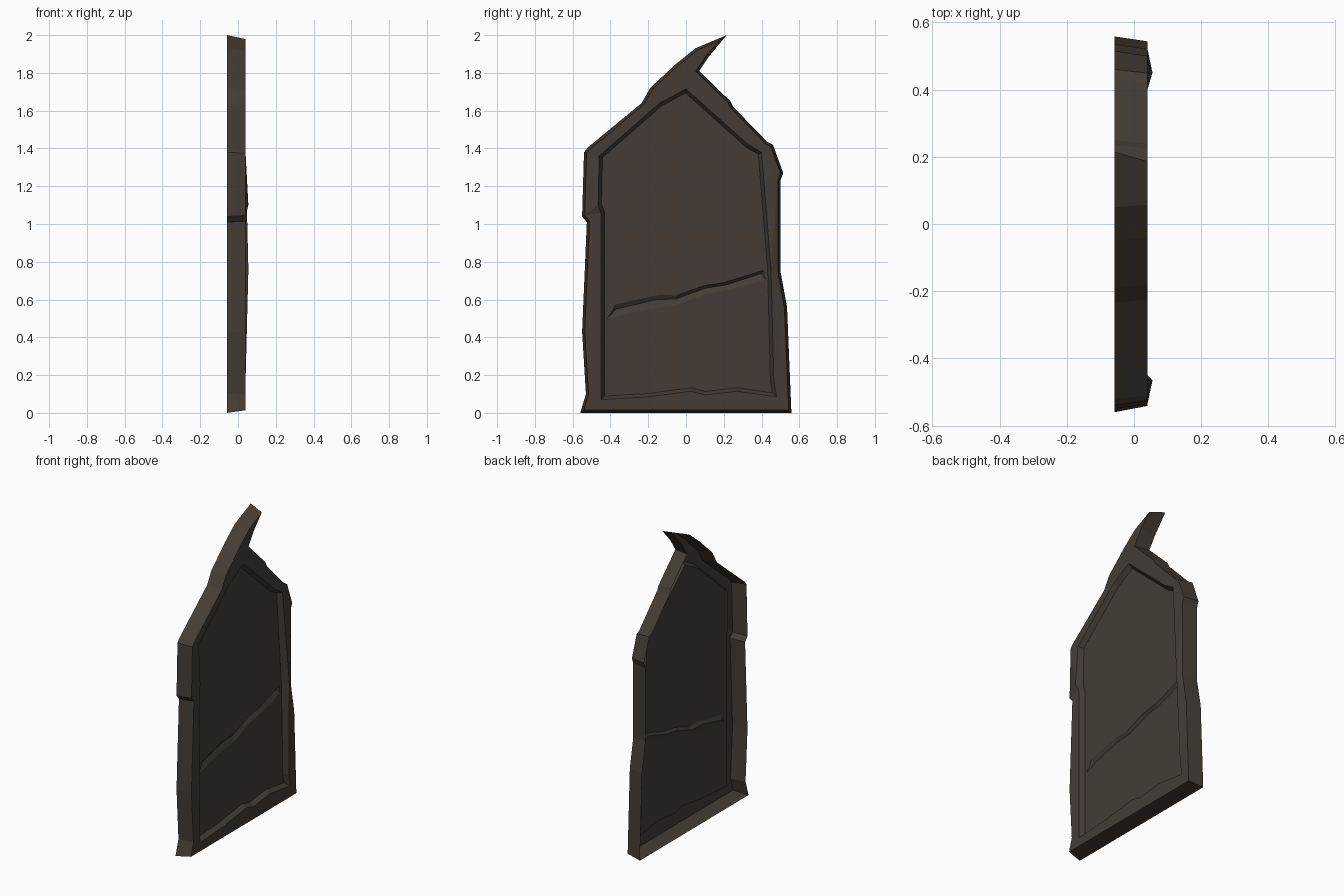
import bpy, bmesh
from mathutils import Vector

if "Cube" in bpy.data.objects:
    bpy.data.objects.remove(bpy.data.objects["Cube"])

BACK, FRONT, PANEL = -0.058, 0.04, 0.01

# (y, z) outlines, clockwise from the bottom left corner
OUTER = [(-.56, 0), (-.53, .10), (-.55, .43), (-.525, 1.01), (-.55, 1.04), (-.54, 1.38),
         (-.52, 1.405), (-.235, 1.64), (-.19, 1.72), (-.05, 1.85), (.05, 1.93), (.215, 2.0),
         (.12, 1.885), (.07, 1.81), (.235, 1.65), (.25, 1.62), (.43, 1.435), (.46, 1.42),
         (.515, 1.27), (.50, 1.23), (.50, .75), (.535, .56), (.558, 0)]
INNER = [(-.45, .07), (-.45, .15), (-.45, 1.06), (-.465, 1.10), (-.46, 1.36), (-.14, 1.64),
         (0, 1.715), (.33, 1.42), (.40, 1.38), (.45, .76), (.465, .17), (.48, .085),
         (.27, .115), (.10, .095), (.03, .115), (-.20, .085)]
# upper and lower edge of the slash across the panel
SLASH_TOP = [(-.37, .575), (-.14, .625), (-.05, .622), (.10, .675), (.20, .69), (.41, .755)]
SLASH_LOW = [(-.415, .50), (-.20, .55), (-.05, .57), (.10, .63), (.24, .655), (.42, .705)]


def inset(loop, d):
    """Offset a clockwise outline inwards."""
    out = []
    for i, p in enumerate(loop):
        a, p, b = Vector(loop[i - 1]), Vector(p), Vector(loop[(i + 1) % len(loop)])
        e1, e2 = (p - a).normalized(), (b - p).normalized()
        n1, n2 = Vector((e1.y, -e1.x)), Vector((e2.y, -e2.x))
        m = (n1 + n2).normalized()
        out.append(tuple(p + m * d / max(m.dot(n1), 0.4)))
    return out


def ring(bm, loop, x):
    return [bm.verts.new((x, y, z)) for y, z in loop]


def ring_edges(bm, vs):
    return [bm.edges.get((v, vs[i - 1])) or bm.edges.new((v, vs[i - 1])) for i, v in enumerate(vs)]


def bridge(bm, a, b):
    for i in range(len(a)):
        bm.faces.new((a[i - 1], a[i], b[i], b[i - 1]))


def fill(bm, *rings):
    edges = [e for r in rings for e in ring_edges(bm, r)]
    bmesh.ops.triangle_fill(bm, use_beauty=True, use_dissolve=False, edges=edges, normal=(1, 0, 0))


def finish(bm, name, mat):
    bmesh.ops.recalc_face_normals(bm, faces=bm.faces)
    if sum(f.normal.x * f.calc_area() for f in bm.faces) < 0:
        bmesh.ops.reverse_faces(bm, faces=bm.faces)
    me = bpy.data.meshes.new(name)
    bm.to_mesh(me)
    bm.free()
    me.materials.append(mat)
    bpy.context.collection.objects.link(bpy.data.objects.new(name, me))


def material(name, rgb):
    m = bpy.data.materials.new(name)
    m.diffuse_color = (*rgb, 1)
    m.use_nodes = True
    m.node_tree.nodes["Principled BSDF"].inputs["Base Color"].default_value = m.diffuse_color
    return m


dark_brown = material("dark_brown", (.058, .046, .036))

# Frame: tapered outer walls, front border and recess walls, open at the back
bm = bmesh.new()
back = ring(bm, OUTER, BACK)
front = ring(bm, inset(OUTER, .014), FRONT)
hole = ring(bm, INNER, FRONT)
fill(bm, front, hole)
bridge(bm, back, front)
bridge(bm, hole, ring(bm, inset(INNER, .018), PANEL))
for i in (3, 9):            # chipped bumps on the border
    hole[i].co.x += .015
finish(bm, "frame", dark_brown)

# Recessed panel with a shallow slash cut into it
bm = bmesh.new()
edge = ring(bm, inset(INNER, .018), PANEL)
top, low = ring(bm, SLASH_TOP, PANEL), ring(bm, SLASH_LOW, PANEL)
fill(bm, edge, top + low[::-1])
mid = [bm.verts.new(t.co.lerp(l.co, .35) - Vector((.015, 0, 0))) for t, l in zip(top, low)]
for end, inward in ((0, 1), (-1, -1)):
    mid[end].co.y += .015 * inward
    bm.faces.new((top[end], mid[end], low[end]))
for i in range(len(mid) - 1):
    bm.faces.new((top[i], top[i + 1], mid[i + 1], mid[i]))
    bm.faces.new((mid[i], mid[i + 1], low[i + 1], low[i]))
finish(bm, "panel", dark_brown)
